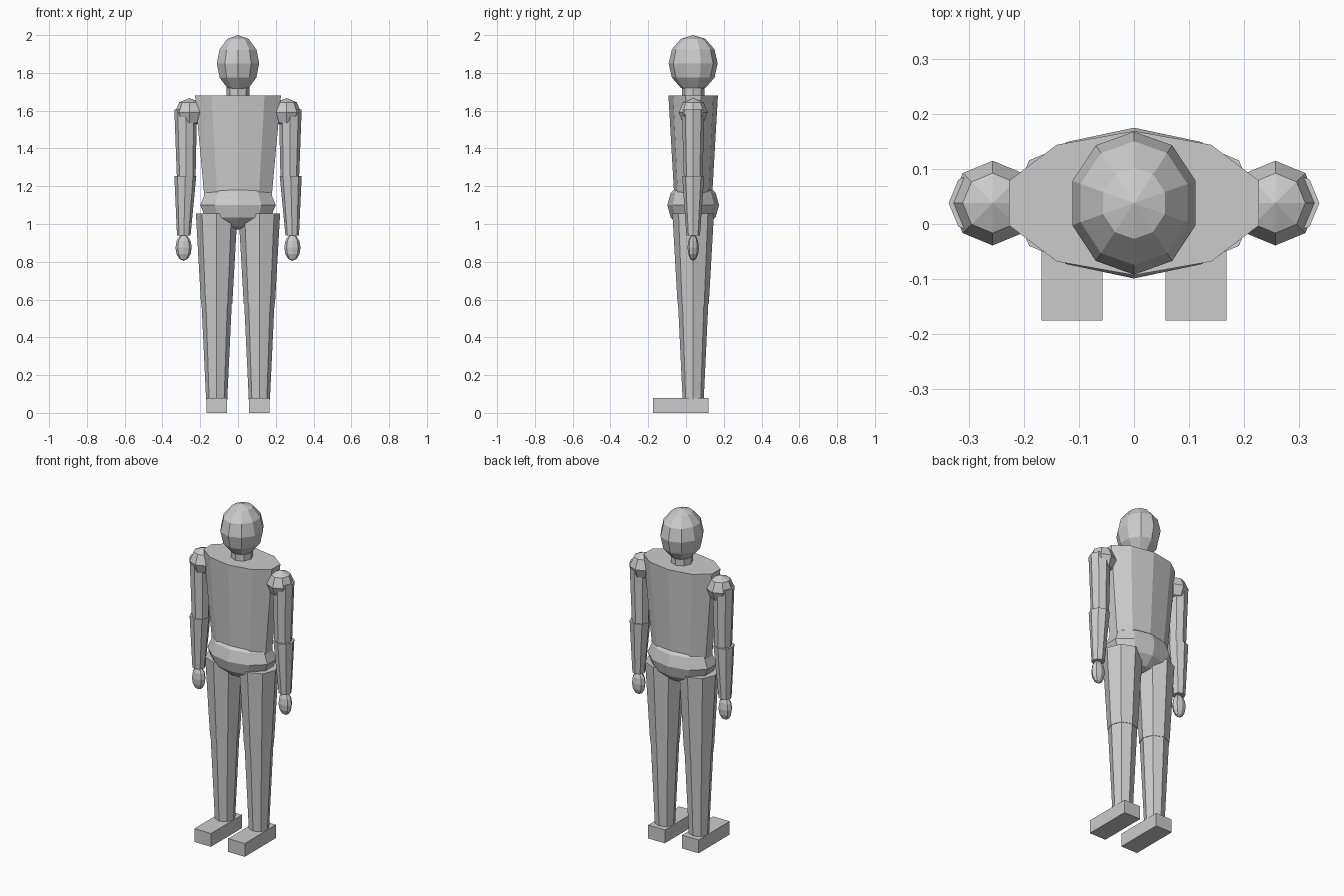
import bpy, bmesh
from math import sin, cos, pi
from mathutils import Vector

if "Cube" in bpy.data.objects:
    bpy.data.objects.remove(bpy.data.objects["Cube"])

Y = 0.038  # depth of the body axis; the feet reach forward of it


def loft(name, rings, sides):
    """Rings are (centre_x, z, radius_x, radius_y); zero radius makes a pole."""
    bm = bmesh.new()
    loops = []
    for cx, z, rx, ry in rings:
        if rx < 1e-5:
            loops.append([bm.verts.new((cx, Y, z))])
        else:
            loops.append([bm.verts.new((cx - rx * sin(2 * pi * i / sides),
                                        Y + ry * cos(2 * pi * i / sides), z))
                          for i in range(sides)])
    for a, b in zip(loops, loops[1:]):
        for i in range(sides):
            j = (i + 1) % sides
            quad = [a[i % len(a)], a[j % len(a)], b[j % len(b)], b[i % len(b)]]
            bm.faces.new(list(dict.fromkeys(quad)))
    for end in (loops[0], loops[-1]):
        if len(end) > 1:
            bm.faces.new(end)
    bmesh.ops.recalc_face_normals(bm, faces=bm.faces)
    mesh = bpy.data.meshes.new(name)
    bm.to_mesh(mesh)
    bm.free()
    obj = bpy.data.objects.new(name, mesh)
    bpy.context.collection.objects.link(obj)
    return obj


def ball(name, cx, z, radii, sides, steps):
    rx, ry, rz = radii
    loft(name, [(cx, z - rz * cos(pi * k / steps),
                 rx * sin(pi * k / steps), ry * sin(pi * k / steps))
                for k in range(steps + 1)], sides)


def limb(name, bottom, top):
    """Eight-sided tapered limb; each end is (x, z, radius)."""
    loft(name, [(x, z, r, r) for x, z, r in (bottom, top)], 8)


# head, neck and trunk
ball("head", 0, 1.85, (0.118, 0.13, 0.15), 10, 6)
loft("neck", [(0, 1.64, 0.06, 0.06), (0, 1.77, 0.06, 0.06)], 8)
loft("torso", [(0, 1.14, 0.187, 0.1), (0, 1.68, 0.239, 0.131)], 10)
ball("pelvis", 0, 1.1, (0.21, 0.137, 0.13), 10, 6)

for side, s in (("left", 1), ("right", -1)):
    # arm
    ball(side + "_shoulder", s * 0.257, 1.59, (0.077, 0.077, 0.077), 8, 4)
    limb(side + "_upper_arm", (s * 0.274, 1.23, 0.049), (s * 0.277, 1.605, 0.06))
    limb(side + "_forearm", (s * 0.287, 0.94, 0.036), (s * 0.279, 1.253, 0.058))
    ball(side + "_hand", s * 0.288, 0.875, (0.043, 0.03, 0.07), 8, 6)

    # leg
    limb(side + "_thigh", (s * 0.113, 0.58, 0.083), (s * 0.113, 1.055, 0.11))
    limb(side + "_shin", (s * 0.113, 0.07, 0.056), (s * 0.113, 0.6, 0.081))

    # foot
    bpy.ops.mesh.primitive_cube_add(size=1, location=(s * 0.1125, -0.0275, 0.04))
    foot = bpy.context.object
    foot.name = side + "_foot"
    foot.scale = (0.111, 0.295, 0.08)
